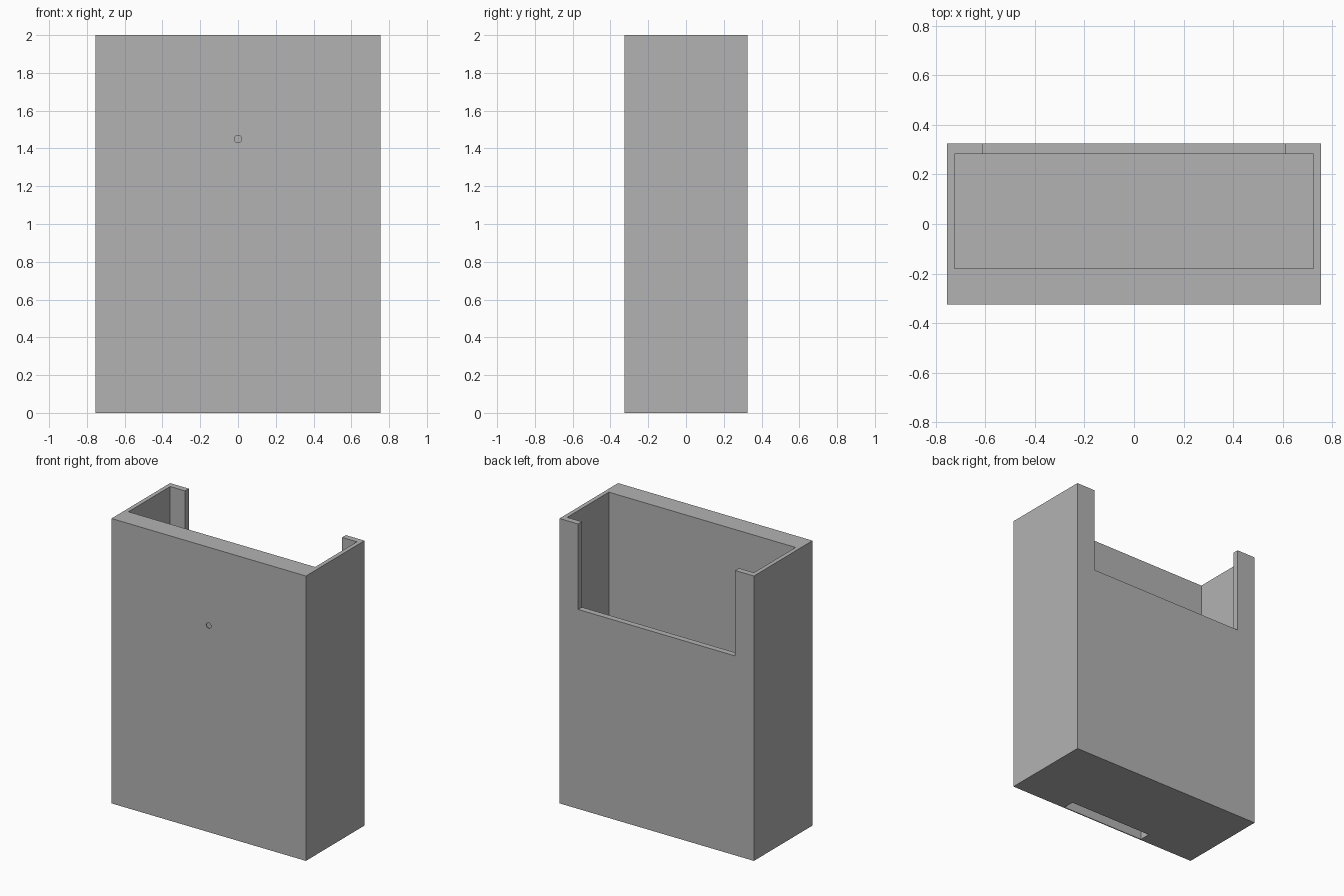
import bpy
import math

default = bpy.data.objects.get("Cube")
if default:
    bpy.data.objects.remove(default, do_unlink=True)

grey = bpy.data.materials.new("matte grey")
grey.use_nodes = True
grey.diffuse_color = (0.45, 0.45, 0.45, 1)
grey.node_tree.nodes["Principled BSDF"].inputs["Base Color"].default_value = grey.diffuse_color


def box(name, x, y, z):
    """Box from (min, max) ranges along each axis."""
    bpy.ops.mesh.primitive_cube_add(size=1, location=[sum(r) / 2 for r in (x, y, z)])
    ob = bpy.context.object
    ob.name = name
    ob.scale = [r[1] - r[0] for r in (x, y, z)]
    bpy.ops.object.transform_apply(location=True, rotation=True, scale=True)
    ob.data.materials.append(grey)
    return ob


def cut(target, cutter):
    """Subtract the cutter and discard it."""
    cutter.hide_render = True
    bpy.context.view_layer.objects.active = target
    mod = target.modifiers.new(cutter.name, "BOOLEAN")
    mod.operation = "DIFFERENCE"
    mod.solver = "EXACT"
    mod.object = cutter
    bpy.ops.object.modifier_apply(modifier=mod.name)
    bpy.data.objects.remove(cutter, do_unlink=True)


# Outer block of the holder
holder = box("holder_body", (-0.755, 0.755), (-0.325, 0.325), (0, 2))

# Deep pocket open at the top
cut(holder, box("pocket", (-0.725, 0.725), (-0.18, 0.283), (0.04, 2.1)))

# Wide notch in the back wall
cut(holder, box("back_notch", (-0.61, 0.61), (0.2, 0.4), (1.4, 2.1)))

# Slot running up inside the thick front wall from the underside
cut(holder, box("underside_slot", (-0.325, 0.325), (-0.318, -0.238), (-0.1, 1.5)))

# Small round hole from the front face into the slot
bpy.ops.mesh.primitive_cylinder_add(vertices=8, radius=0.02, depth=0.1,
                                    location=(0, -0.33, 1.45),
                                    rotation=(math.pi / 2, 0, 0))
hole = bpy.context.object
hole.name = "front_hole"
hole.data.materials.append(grey)
cut(holder, hole)
